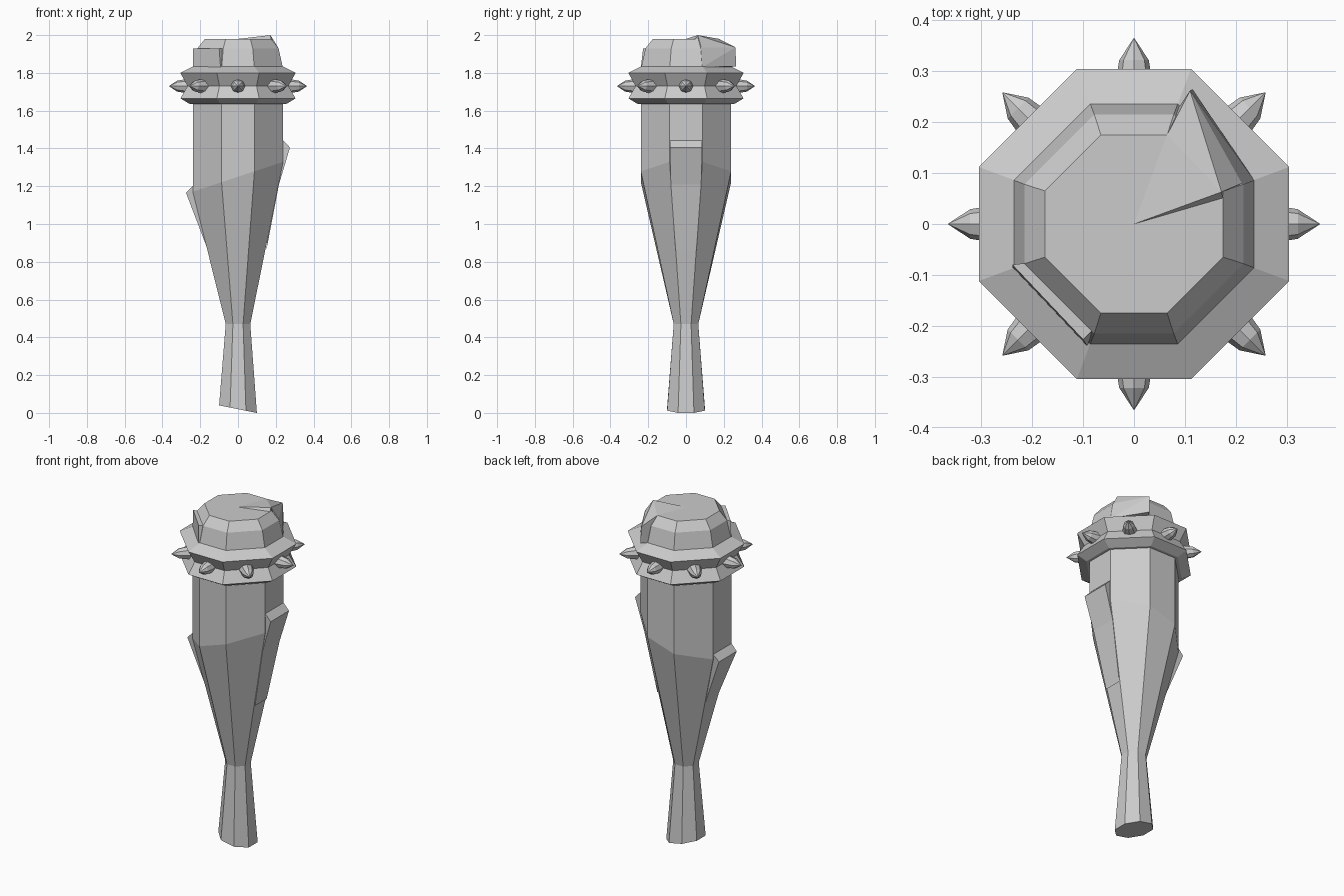
import bpy, bmesh, math
from mathutils import Vector, Matrix

if "Cube" in bpy.data.objects:
    bpy.data.objects.remove(bpy.data.objects["Cube"])


def make_object(name, bm):
    bmesh.ops.recalc_face_normals(bm, faces=bm.faces)
    mesh = bpy.data.meshes.new(name)
    bm.to_mesh(mesh)
    bm.free()
    ob = bpy.data.objects.new(name, mesh)
    bpy.context.collection.objects.link(ob)
    return ob


def octagon(a, b, z, tilt=0.0):
    """Eight corners: flats at distance a on the axes, half width b."""
    pts = [(a, b), (b, a), (-b, a), (-a, b), (-a, -b), (-b, -a), (b, -a), (a, -b)]
    return [Vector((x, y, z + tilt * x)) for x, y in pts]


def bridge(bm, lower, upper):
    n = len(lower)
    for i in range(n):
        j = (i + 1) % n
        bm.faces.new((lower[i], lower[j], upper[j], upper[i]))


def hull(name, points):
    bm = bmesh.new()
    for p in points:
        bm.verts.new(p)
    res = bmesh.ops.convex_hull(bm, input=bm.verts)
    junk = [v for v in res["geom_interior"] if isinstance(v, bmesh.types.BMVert)]
    bmesh.ops.delete(bm, geom=junk, context='VERTS')
    return make_object(name, bm)


# Wooden body: handle, flare, straight barrel and chamfered head
sections = [(0.10, 0.042, 0.02, -0.2), (0.065, 0.027, 0.47, 0), (0.239, 0.087, 1.25, 0.33),
            (0.239, 0.087, 1.82, 0), (0.215, 0.078, 1.93, 0), (0.175, 0.065, 1.98, 0)]
bm = bmesh.new()
rings = [[bm.verts.new(p) for p in octagon(*s)] for s in sections]
for lo, hi in zip(rings, rings[1:]):
    bridge(bm, lo, hi)
bm.faces.new(rings[0])
# Fanned top
centre = bm.verts.new((0, 0, 1.98))
top = rings[-1]
for i in range(8):
    bm.faces.new((top[i], top[(i + 1) % 8], centre))
make_object("club_body", bm)

# Lifted sliver on the top surface
hull("top_splinter", [(0, 0, 1.98), (0.172, 0.063, 2.0), (0.175, 0.05, 1.978),
                      (0.175, 0.065, 1.97), (0.065, 0.175, 1.98), (0.05, 0.05, 1.96)])

# Peeled panels on two corners of the head
hull("head_panel_back", [(0.212, 0.08, 1.935), (0.237, 0.085, 1.83), (0.11, 0.262, 1.935),
                         (0.115, 0.265, 1.835), (0.065, 0.175, 1.98), (0.172, 0.063, 2.0),
                         (0.085, 0.225, 1.83)])
hull("head_panel_front", [(-0.239, -0.08, 1.93), (-0.10, -0.227, 1.93), (-0.239, -0.085, 1.82),
                          (-0.092, -0.24, 1.82), (-0.2, -0.075, 1.93), (-0.078, -0.205, 1.93),
                          (-0.2, -0.075, 1.82), (-0.078, -0.205, 1.82)])


# Bark splinters on both sides: strip of (x, half width, z)
def splinter(name, side, profile):
    pts = [(side * x, s * w, z) for x, w, z in profile for s in (-1, 1)]
    bm = bmesh.new()
    vs = [bm.verts.new(p) for p in pts]
    n = len(profile)
    for i in range(n):
        j = (i + 1) % n
        bm.faces.new((vs[2 * i], vs[2 * i + 1], vs[2 * j + 1], vs[2 * j]))
    bm.faces.new(vs[0::2])
    bm.faces.new(vs[1::2])
    make_object(name, bm)


splinter("right_splinter", 1, [(0.15, 0.055, 0.86), (0.217, 0.08, 1.21), (0.275, 0.086, 1.405),
                               (0.237, 0.086, 1.445), (0.20, 0.08, 1.40)])
splinter("left_splinter", -1, [(0.155, 0.055, 0.85), (0.275, 0.083, 1.165),
                               (0.235, 0.087, 1.205), (0.19, 0.08, 1.17)])

# Metal band with a V groove round the middle
band = [(0.235, 0.086, 1.635), (0.255, 0.094, 1.635), (0.305, 0.112, 1.665),
        (0.267, 0.098, 1.73), (0.305, 0.112, 1.80), (0.235, 0.086, 1.835)]
bm = bmesh.new()
rings = [[bm.verts.new(p) for p in octagon(*s)] for s in band]
for lo, hi in zip(rings, rings[1:] + rings[:1]):
    bridge(bm, lo, hi)
make_object("metal_band", bm)

# Eight spikes round the band, each a tapered stud with a pointed tip
bm = bmesh.new()
for k in range(8):
    turn = Matrix.Rotation(k * math.pi / 4, 4, 'Z') @ Matrix.Translation((0, 0, 1.73))
    loops = [[bm.verts.new(turn @ Vector((d, r * math.cos(t * math.pi / 4), r * math.sin(t * math.pi / 4))))
              for t in range(8)] for d, r in ((0.25, 0.041), (0.322, 0.029))]
    bridge(bm, *loops)
    bm.faces.new(loops[0])
    tip = bm.verts.new(turn @ Vector((0.366, 0, 0)))
    for t in range(8):
        bm.faces.new((loops[1][t], loops[1][(t + 1) % 8], tip))
make_object("band_spikes", bm)
